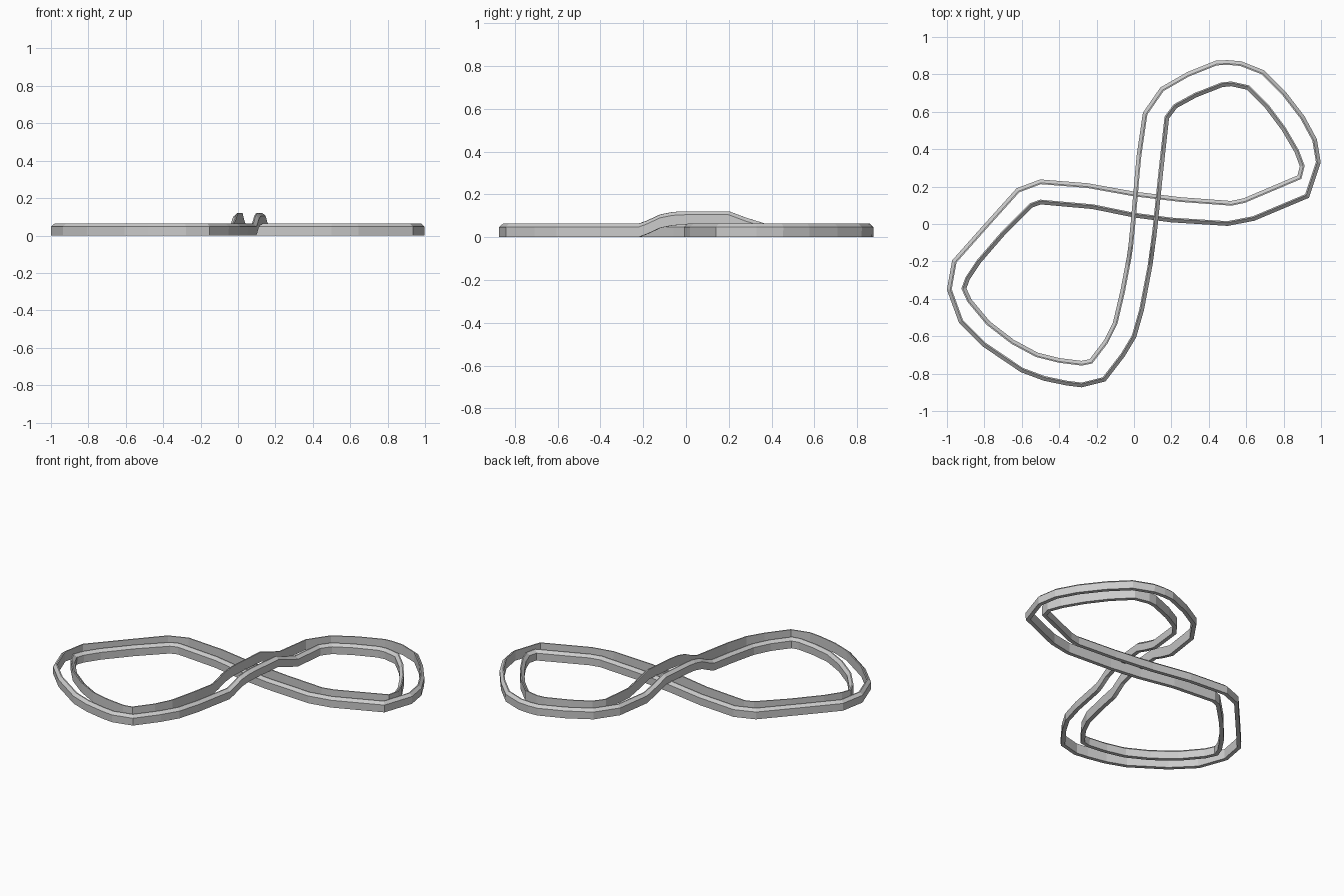
import bpy, bmesh
from mathutils import Vector

# Rail cross-section: (distance from the track side, height)
PROFILE = [(-0.012, 0), (0.012, 0), (0.013, 0.047), (-0.005, 0.063), (-0.012, 0.063)]

# Bridge where the track passes over itself: (y, lift)
BRIDGE = [(-0.22, 0), (-0.18, 0.015), (-0.12, 0.043), (-0.06, 0.055), (0.0, 0.058),
          (0.2, 0.058), (0.28, 0.028), (0.37, 0)]

# Plan paths, each starting after the bridge and running clockwise round the right loop
RAIL_A = [(0.06, 0.59), (0.15, 0.72), (0.29, 0.80), (0.44, 0.86), (0.50, 0.863), (0.57, 0.857),
          (0.69, 0.81), (0.80, 0.70), (0.90, 0.57), (0.965, 0.45), (0.985, 0.33), (0.925, 0.15),
          (0.64, 0.03), (0.50, 0.003), (0.20, 0.022), (0.0, 0.048), (-0.22, 0.093),
          (-0.50, 0.118), (-0.55, 0.10), (-0.70, -0.05), (-0.83, -0.20), (-0.89, -0.29),
          (-0.91, -0.345), (-0.88, -0.41), (-0.78, -0.53), (-0.65, -0.63), (-0.52, -0.70),
          (-0.40, -0.73), (-0.28, -0.745), (-0.23, -0.735), (-0.15, -0.63), (-0.10, -0.53),
          (-0.06, -0.36)]
RAIL_B = [(0.175, 0.57), (0.22, 0.63), (0.33, 0.69), (0.47, 0.745), (0.52, 0.75), (0.61, 0.73),
          (0.71, 0.63), (0.80, 0.51), (0.87, 0.39), (0.90, 0.31), (0.885, 0.25), (0.59, 0.125),
          (0.52, 0.11), (0.25, 0.13), (0.0, 0.16), (-0.25, 0.205), (-0.50, 0.225), (-0.62, 0.18),
          (-0.80, -0.02), (-0.96, -0.20), (-0.987, -0.35), (-0.925, -0.52), (-0.80, -0.645),
          (-0.60, -0.78), (-0.48, -0.825), (-0.36, -0.85), (-0.28, -0.86), (-0.16, -0.83),
          (-0.06, -0.70), (0.0, -0.60), (0.04, -0.46)]
STRAND_A = [(-0.36, -0.06), (-0.15, -0.02), (0.05, 0.0), (0.35, 0.025), (0.59, 0.06)]
STRAND_B = [(-0.46, 0.04), (-0.3, 0.075), (-0.04, 0.11), (0.3, 0.145), (0.57, 0.175)]


def interp(table, y):
    for (y0, x0), (y1, x1) in zip(table, table[1:]):
        if y <= y1:
            return x0 + (x1 - x0) * (y - y0) / (y1 - y0)


def rail(name, loop, strand, side):
    pts = [(Vector(p), 0) for p in loop]
    pts += [(Vector((interp(strand, y), y)), lift) for y, lift in BRIDGE]
    bm = bmesh.new()
    rings = []
    n = len(pts)
    for i, (p, lift) in enumerate(pts):
        a = (p - pts[i - 1][0]).normalized()
        b = (pts[(i + 1) % n][0] - p).normalized()
        t = (a + b).normalized()
        normal = Vector((-t.y, t.x)) * side / max(t.dot(a), 0.6)
        rings.append([bm.verts.new((*(p + normal * d), z + lift)) for d, z in PROFILE])
    k = len(PROFILE)
    for i in range(n):
        r, s = rings[i], rings[(i + 1) % n]
        for j in range(k):
            bm.faces.new((r[j], r[(j + 1) % k], s[(j + 1) % k], s[j]))
    bmesh.ops.recalc_face_normals(bm, faces=bm.faces)
    me = bpy.data.meshes.new(name)
    bm.to_mesh(me)
    bm.free()
    ob = bpy.data.objects.new(name, me)
    bpy.context.collection.objects.link(ob)


# Two rails, each bevelled on the side away from the track
rail("rail_left", RAIL_A, STRAND_A, 1)
rail("rail_right", RAIL_B, STRAND_B, -1)
